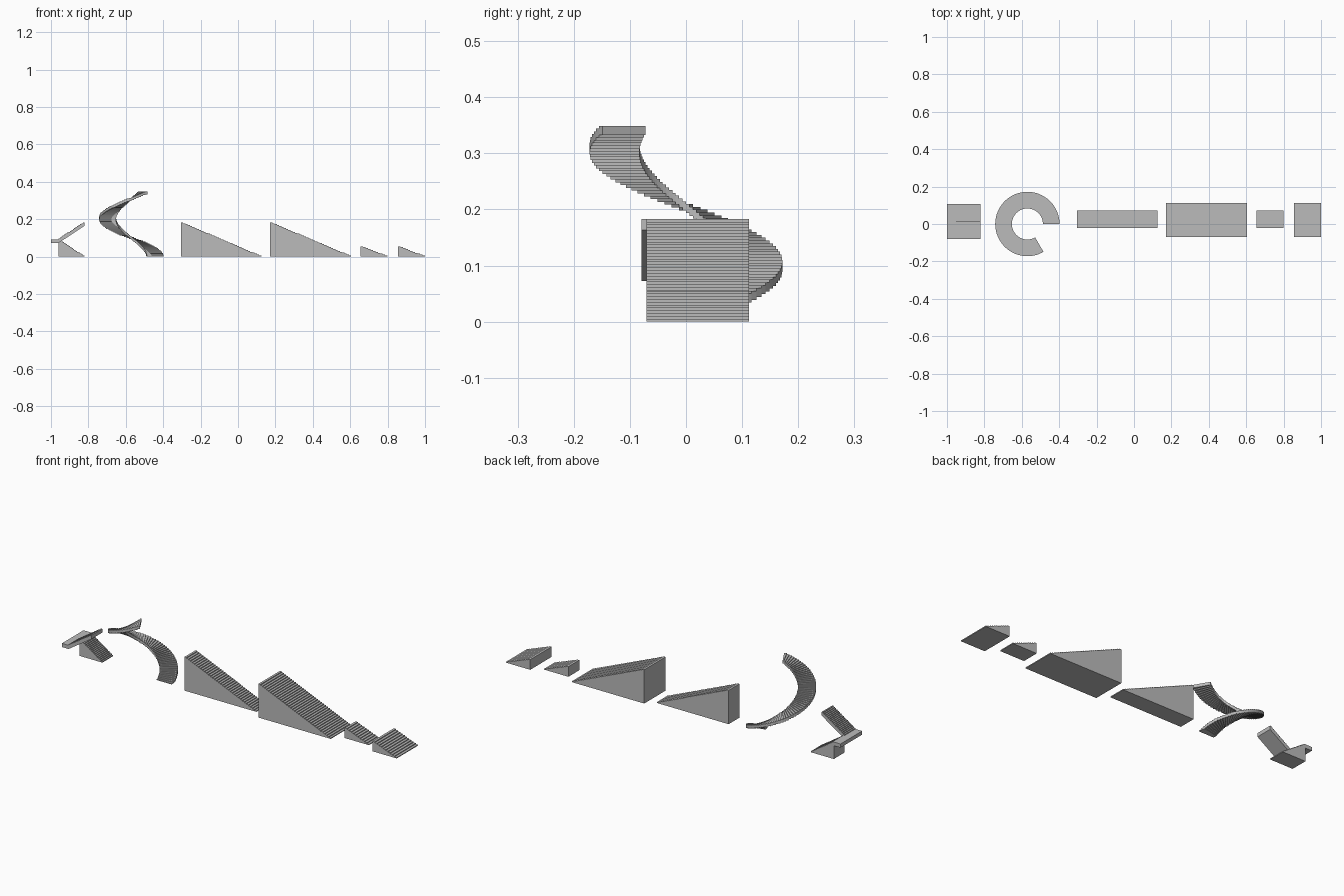
import bpy, bmesh
from math import cos, sin, radians

cube = bpy.data.objects.get("Cube")
if cube:
    bpy.data.objects.remove(cube, do_unlink=True)

grey = bpy.data.materials.new("stone grey")
grey.use_nodes = True
GREY = (0.5, 0.5, 0.5, 1)
grey.diffuse_color = GREY
grey.node_tree.nodes["Principled BSDF"].inputs["Base Color"].default_value = GREY


def finish(name, bm):
    bmesh.ops.recalc_face_normals(bm, faces=bm.faces)
    mesh = bpy.data.meshes.new(name)
    bm.to_mesh(mesh)
    bm.free()
    mesh.materials.append(grey)
    obj = bpy.data.objects.new(name, mesh)
    bpy.context.collection.objects.link(obj)
    return obj


def extrude_profile(name, points, y0, y1):
    """Extrude an x-z outline from y0 to y1."""
    bm = bmesh.new()
    face = bm.faces.new([bm.verts.new((x, y0, z)) for x, z in points])
    side = bmesh.ops.extrude_face_region(bm, geom=[face])["geom"]
    verts = [v for v in side if isinstance(v, bmesh.types.BMVert)]
    bmesh.ops.translate(bm, vec=(0, y1 - y0, 0), verts=verts)
    return finish(name, bm)


def step_line(x_low, x_high, z_low, z_high, count):
    """Treads and risers climbing from the low end to the high end."""
    run, rise = (x_high - x_low) / count, (z_high - z_low) / count
    points = [(x_low, z_low)]
    for i in range(count):
        z = z_low + (i + 1) * rise
        points += [(x_low + i * run, z), (x_low + (i + 1) * run, z)]
    return points


def solid_stair(name, x_high, x_low, height, y0, y1, count):
    points = step_line(x_low, x_high, 0, height, count) + [(x_high, 0)]
    return extrude_profile(name, points, y0, y1)


# Straight solid stairs, tall and short, narrow and wide
solid_stair("tall_narrow_stair", -0.305, 0.125, 0.183, -0.022, 0.071, 36)
solid_stair("tall_wide_stair", 0.172, 0.605, 0.183, -0.07, 0.112, 36)
solid_stair("short_narrow_stair", 0.655, 0.8, 0.055, -0.022, 0.071, 11)
solid_stair("short_wide_stair", 0.855, 1.0, 0.055, -0.07, 0.112, 11)

# Switchback stair: solid lower flight, landing slab, floating upper flight
LANDING, SLAB, TOP = 0.092, 0.02, 0.183
solid_stair("switchback_lower_flight", -0.96, -0.822, LANDING, 0.013, 0.106, 18)
extrude_profile("switchback_landing",
                [(-1, LANDING - SLAB), (-0.96, LANDING - SLAB),
                 (-0.96, LANDING), (-1, LANDING)], -0.079, 0.106)
extrude_profile("switchback_upper_flight",
                step_line(-0.96, -0.822, LANDING, TOP, 18)
                + [(-0.822, TOP - SLAB), (-0.96, LANDING - SLAB)], -0.079, 0.013)


def spiral_stair(name, cx, inner, outer, height, thick, sweep, count):
    """Stepped helical band, counterclockwise from +x."""
    bm = bmesh.new()

    def section(angle, top):
        low = max(0, top - thick)
        return [bm.verts.new((cx + r * cos(angle), r * sin(angle), z))
                for r, z in ((inner, low), (outer, low), (outer, top), (inner, top))]

    previous = None
    for i in range(count):
        top = height * (i + 1) / count
        a = section(sweep * i / count, top)
        b = section(sweep * (i + 1) / count, top)
        for k in range(4):
            n = (k + 1) % 4
            bm.faces.new((a[k], a[n], b[n], b[k]))
        # Risers on the upper side and the underside
        if previous:
            for k, n in ((0, 1), (2, 3)):
                if (a[k].co - previous[k].co).length > 0.0001:
                    bm.faces.new((previous[k], previous[n], a[n], a[k]))
        else:
            bm.faces.new(a)
        previous = b
    bm.faces.new(previous)
    bmesh.ops.remove_doubles(bm, verts=bm.verts, dist=0.00001)
    return finish(name, bm)


# Spiral stair
spiral_stair("spiral_stair", -0.57, 0.083, 0.172, 0.349, 0.016, radians(300), 70)
